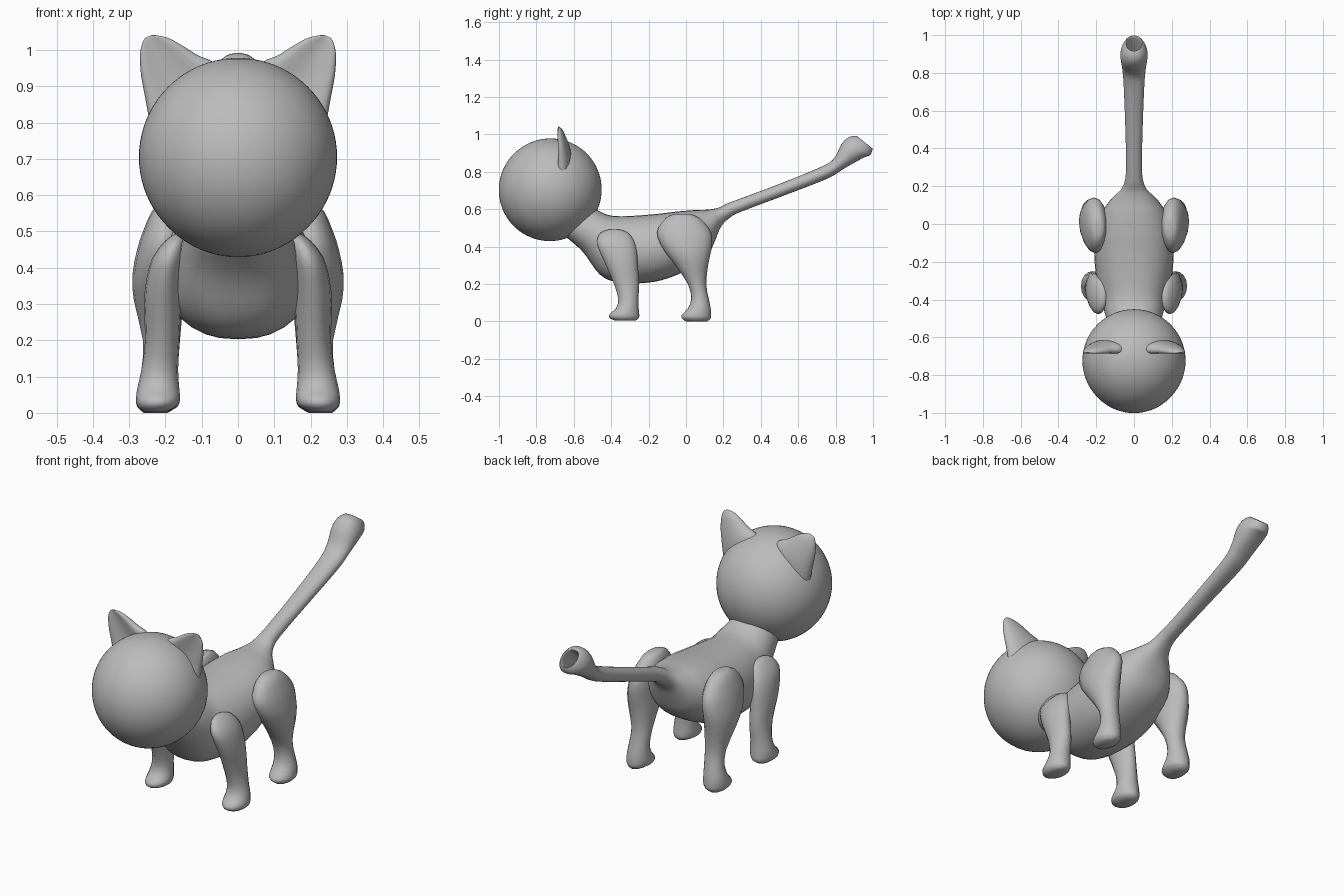
import bpy, bmesh, math
from mathutils import Vector

grey = bpy.data.materials.new("soft grey")
grey.diffuse_color = (0.5, 0.5, 0.5, 1)


def finish(name, bm, angle=60):
    bmesh.ops.recalc_face_normals(bm, faces=bm.faces)
    me = bpy.data.meshes.new(name)
    bm.to_mesh(me)
    bm.free()
    ob = bpy.data.objects.new(name, me)
    bpy.context.collection.objects.link(ob)
    me.materials.append(grey)
    bpy.ops.object.select_all(action='DESELECT')
    ob.select_set(True)
    bpy.context.view_layer.objects.active = ob
    bpy.ops.object.shade_smooth_by_angle(angle=math.radians(angle))
    return ob


def smooth_rows(rows, steps):
    """Catmull-Rom resampling of rows of numbers."""
    rows = [Vector(r) for r in rows]
    out = []
    for i in range(len(rows) - 1):
        p0, p1, p2, p3 = (rows[min(max(i + k, 0), len(rows) - 1)] for k in (-1, 0, 1, 2))
        for s in range(steps):
            t = s / steps
            out.append(0.5 * (2 * p1 + (p2 - p0) * t + (2 * p0 - 5 * p1 + 4 * p2 - p3) * t * t
                              + (3 * p1 - p0 - 3 * p2 + p3) * t ** 3))
    return out + [rows[-1]]


def loft(name, rows, ring, sides, steps, angle=60):
    """Skin rings; ring(row, c, s) gives a point for cosine c and sine s."""
    bm = bmesh.new()
    loops = []
    for row in smooth_rows(rows, steps):
        angles = [2 * math.pi * k / sides for k in range(sides)]
        loops.append([bm.verts.new(ring(row, math.cos(a), math.sin(a))) for a in angles])
    for a, b in zip(loops, loops[1:]):
        for k in range(sides):
            j = (k + 1) % sides
            bm.faces.new((a[k], a[j], b[j], b[k]))
    bm.faces.new(loops[0])
    bm.faces.new(loops[-1])
    return finish(name, bm, angle)


def ball(name, centre, radii):
    bm = bmesh.new()
    bmesh.ops.create_uvsphere(bm, u_segments=64, v_segments=40, radius=1)
    for v in bm.verts:
        v.co = Vector(c + r * p for c, r, p in zip(centre, radii, v.co))
    return finish(name, bm)


# Head, with a face mask that rises very slightly from it
ball("head", (0, -0.724, 0.705), (0.273, 0.273, 0.273))
ball("face_mask", (0, -0.728, 0.7022), (0.2688, 0.273, 0.273))


# Body, neck and tail: top y, z / bottom y, z / half width
def body_ring(r, c, s):
    ty, tz, by, bz, w = r
    k = (1 + s) / 2
    side = math.copysign(abs(c) ** 0.85, c)
    return (w * side, by + (ty - by) * k, bz + (tz - bz) * k)


loft("body_and_tail", [
    (-.55, .66, -.70, .50, .10),
    (-.48, .60, -.64, .45, .125),
    (-.42, .57, -.55, .37, .15),
    (-.36, .562, -.46, .25, .17),
    (-.27, .565, -.36, .208, .195),
    (-.15, .575, -.20, .207, .21),
    (-.05, .587, -.07, .24, .205),
    (.05, .595, .05, .30, .175),
    (.11, .597, .12, .36, .135),
    (.15, .602, .155, .43, .10),
    (.18, .61, .19, .51, .067),
    (.22, .63, .25, .565, .047),
    (.30, .66, .33, .60, .042),
    (.50, .735, .53, .675, .046),
    (.72, .825, .76, .765, .055),
    (.79, .87, .85, .82, .062),
    (.83, .945, .95, .875, .072),
    (.87, .985, .985, .89, .064),
    (.915, .99, .997, .925, .042),
    # hollow tail end
    (.90, .965, .97, .91, .037),
    (.85, .91, .91, .86, .034),
], body_ring, 32, 4)


# Ears: inner x, z / outer x, z / depth / centre y, with a dished front
for name, side in (("left_ear", 1), ("right_ear", -1)):
    def ear_ring(r, c, s):
        ix, iz, ox, oz, d, y = r
        k = (1 + c) / 2
        off = s if s > 0 else s * (1 - 0.85 * s * s)
        return (side * (ix + (ox - ix) * k), y + d * off, iz + (oz - iz) * k)

    loft(name, [
        (.03, .93, .235, .76, .055, -.665),
        (.07, .968, .247, .82, .05, -.665),
        (.11, .985, .256, .87, .043, -.667),
        (.15, 1.01, .267, .93, .033, -.672),
        (.19, 1.032, .27, .985, .022, -.677),
        (.222, 1.04, .264, 1.018, .012, -.68),
        (.238, 1.041, .255, 1.034, .004, -.68),
    ], ear_ring, 24, 4)

# Legs: z / front y, back y / inner x, outer x
front = [
    (.492, -.41, -.36, .15, .175),
    (.475, -.455, -.31, .142, .20),
    (.43, -.478, -.277, .145, .235),
    (.37, -.46, -.262, .152, .252),
    (.30, -.428, -.258, .156, .259),
    (.20, -.385, -.25, .161, .256),
    (.12, -.362, -.255, .165, .266),
    (.07, -.375, -.253, .162, .277),
    (.04, -.408, -.25, .16, .281),
    (.018, -.408, -.252, .168, .277),
    (.004, -.38, -.27, .195, .26),
]
hind = [
    (.575, -.06, .02, .165, .215),
    (.555, -.105, .07, .15, .238),
    (.50, -.148, .122, .14, .262),
    (.45, -.152, .14, .14, .278),
    (.38, -.118, .135, .145, .291),
    (.31, -.065, .12, .15, .287),
    (.20, .01, .108, .16, .262),
    (.12, .028, .122, .165, .266),
    (.07, .01, .132, .162, .277),
    (.035, -.022, .135, .16, .281),
    (.016, -.022, .132, .168, .277),
    (.0, .0, .115, .195, .26),
]
for kind, rows in (("front", front), ("hind", hind)):
    for word, side in (("left", 1), ("right", -1)):
        def leg_ring(r, c, s):
            z, y0, y1, x0, x1 = r
            return (side * ((x0 + x1) / 2 + (x1 - x0) / 2 * c), (y0 + y1) / 2 + (y1 - y0) / 2 * s, z)

        loft(f"{word}_{kind}_leg", rows, leg_ring, 16, 2, 75)
